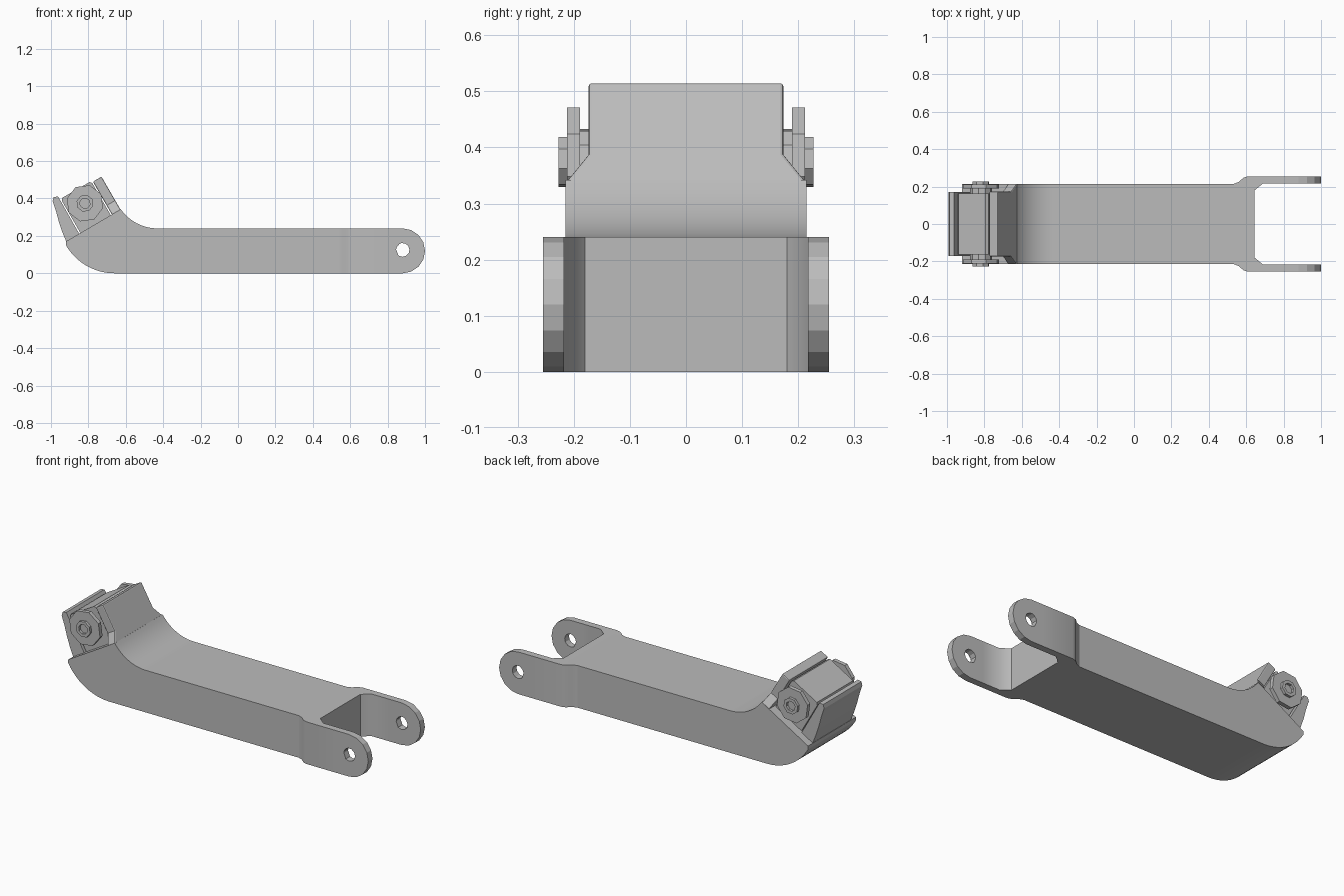
import bpy, bmesh
from math import sin, cos, pi, radians
from mathutils import Vector

cube = bpy.data.objects.get("Cube")
if cube:
    bpy.data.objects.remove(cube, do_unlink=True)

steel = bpy.data.materials.new("grey_steel")
steel.use_nodes = True
steel.diffuse_color = (0.5, 0.5, 0.5, 1)
steel.node_tree.nodes["Principled BSDF"].inputs["Base Color"].default_value = (0.5, 0.5, 0.5, 1)

# Tilted frame of the bent end: u runs across it, v runs up along it
ORIGIN = Vector((-0.92, 0, 0.17))
U = Vector((cos(pi / 6), 0, sin(pi / 6)))
V = Vector((-sin(pi / 6), 0, cos(pi / 6)))
PLANES = {
    "side": lambda a, b, d: Vector((a, d, b)),
    "top": lambda a, b, d: Vector((a, b, d)),
    "tilt": lambda a, b, d: ORIGIN + U * a + V * b + Vector((0, d, 0)),
    "plate": lambda a, b, d: ORIGIN + V * a + U * d + Vector((0, b, 0)),
}


def solid(name, outline, plane, low, high, hole=None, smooth_angle=0):
    """Extrude an outline; a hole needs as many points as the outline."""
    place = PLANES[plane]
    bm = bmesh.new()

    def walls(first, second):
        for i in range(len(first)):
            j = (i + 1) % len(first)
            bm.faces.new((first[i], first[j], second[j], second[i]))

    def loop(points, depth):
        return [bm.verts.new(place(a, b, depth)) for a, b in points]

    bottom, top = loop(outline, low), loop(outline, high)
    walls(bottom, top)
    if hole:
        hole_bottom, hole_top = loop(hole, low), loop(hole, high)
        walls(hole_bottom, hole_top)
        walls(bottom, hole_bottom)
        walls(top, hole_top)
    else:
        bm.faces.new(bottom)
        bm.faces.new(top)
    bmesh.ops.recalc_face_normals(bm, faces=bm.faces[:])

    # Smooth the gentle bends and keep the other edges sharp
    for face in bm.faces:
        face.smooth = smooth_angle > 0
    for edge in bm.edges:
        edge.smooth = edge.calc_face_angle(pi) < radians(smooth_angle)
    mesh = bpy.data.meshes.new(name)
    bm.to_mesh(mesh)
    bm.free()
    mesh.materials.append(steel)
    obj = bpy.data.objects.new(name, mesh)
    bpy.context.scene.collection.objects.link(obj)
    return obj


def arc(cx, cy, r, start, end, steps):
    angles = [radians(start + (end - start) * i / steps) for i in range(steps + 1)]
    return [(cx + r * cos(t), cy + r * sin(t)) for t in angles]


def ring(cx, cy, r, sides):
    return arc(cx, cy, r, 0, 360 - 360 / sides, sides - 1)


# Arm with its bent end
side = [(0.645, 0), (0.645, 0.24)]
side += arc(-0.43, 0.48, 0.24, 270, 215, 12)
side += [(-0.92, 0.17)]
side += arc(-0.66, 0.3, 0.3, 210, 270, 12)
solid("bent_arm", side, "side", -0.215, 0.215, smooth_angle=20)

# Fork: an offset neck and a rounded, drilled eye on each side
neck = [(0.535, 0.215), (0.56, 0.225), (0.585, 0.247), (0.61, 0.255), (0.8, 0.255),
        (0.8, 0.217), (0.69, 0.217), (0.645, 0.18), (0.645, 0.215)]
eye = [(0.8, 0)] + arc(0.88, 0.12, 0.12, -90, 90, 8) + [(0.8, 0.24)]
eye_hole = arc(0.88, 0.125, 0.037, -126, 198, 10)[:-1]
eye_hole.append((0.845, 0.125))
for label, s in (("left", -1), ("right", 1)):
    solid("fork_neck_" + label, [(x, s * y) for x, y in neck], "top", 0, 0.24, smooth_angle=40)
    solid("fork_eye_" + label, eye, "side", s * 0.217, s * 0.255, hole=eye_hole[1:] + eye_hole[:1])

# Inner jaw plate, tapering from the arm's width to the narrow head
taper = [(-0.02, 0.215), (0.0, 0.215), (0.058, 0.174), (0.205, 0.174)]
jaw = solid("inner_jaw_plate", taper + [(a, -b) for a, b in reversed(taper)], "plate", 0.285, 0.338)
bevel = jaw.modifiers.new("softened_edges", "BEVEL")
bevel.width, bevel.segments, bevel.limit_method = 0.006, 2, "ANGLE"
bevel.angle_limit = radians(60)

# Outer jaw plate with a gently curved back
outer = [(0.0, -0.01), (0.008, 0.05), (0.02, 0.11), (0.036, 0.17), (0.046, 0.222),
         (0.062, 0.238), (0.084, 0.23), (0.082, -0.01)]
solid("outer_jaw_plate", outer, "tilt", -0.172, 0.172, smooth_angle=30)

# Block held between the jaws
block = [(0.09, -0.01), (0.278, -0.01), (0.278, 0.2), (0.268, 0.212), (0.1, 0.212), (0.09, 0.2)]
solid("clamp_block", block, "tilt", -0.163, 0.163)

# Pivot bolt: shank, washer and socketed head on each side
CU, CV = 0.19, 0.126
for label, s in (("back", 1), ("front", -1)):
    solid("bolt_shank_" + label, ring(CU, CV, 0.06, 10), "tilt", s * 0.15, s * 0.192)
    solid("washer_" + label, ring(CU, CV, 0.1, 8), "tilt", s * 0.189, s * 0.212)
    solid("bolt_head_" + label, ring(CU, CV, 0.046, 8), "tilt", s * 0.205, s * 0.227,
          hole=ring(CU, CV, 0.028, 8))
